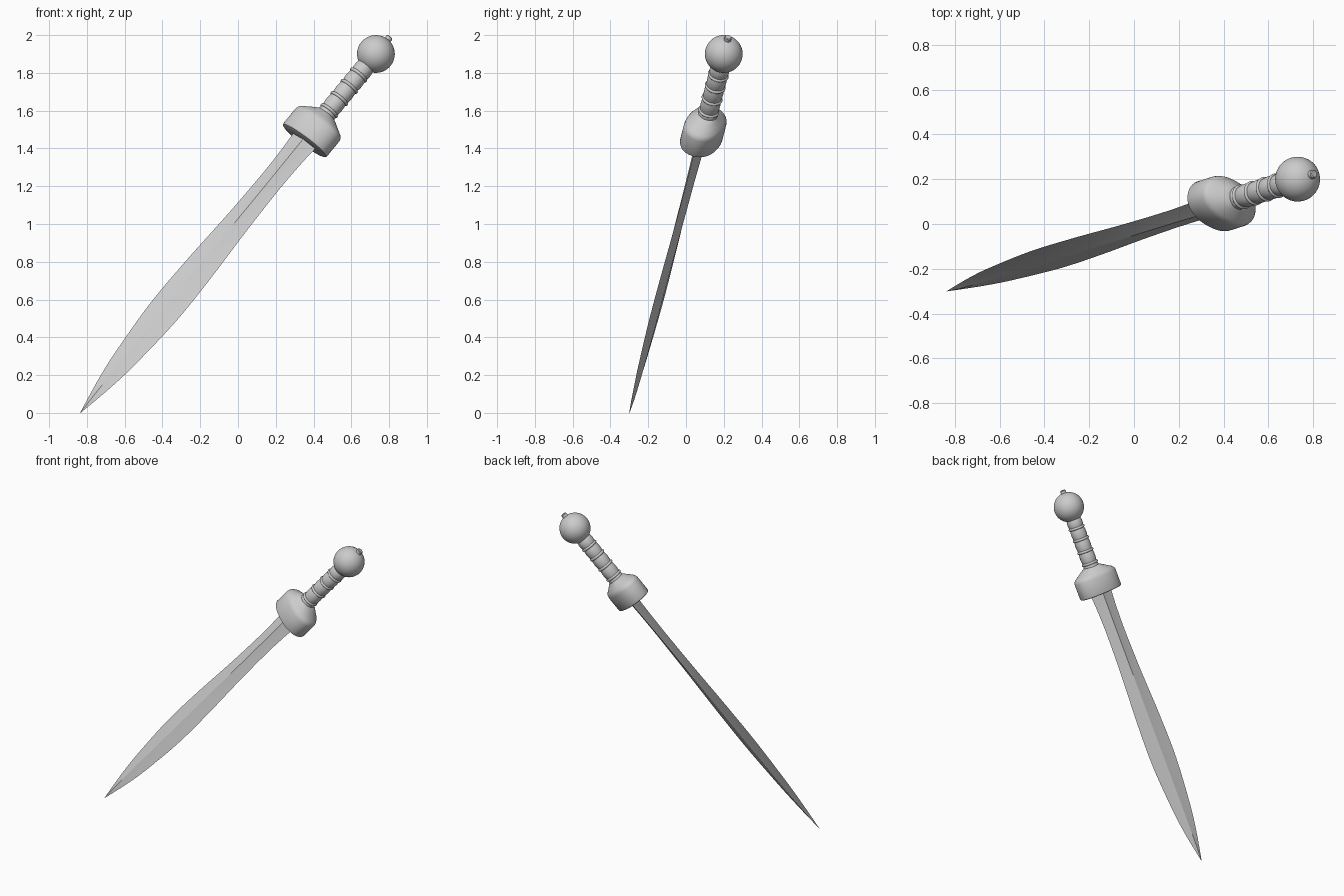
import bpy, bmesh, math
from mathutils import Matrix, Vector

if "Cube" in bpy.data.objects:
    bpy.data.objects.remove(bpy.data.objects["Cube"])

# Sword frame: local Z runs tip to pommel, local X is the blade width
tip = Vector((-0.835, -0.30, 0.0))
axis = (Vector((0.73, 0.20, 1.90)) - tip).normalized()
flat = Vector((-axis.y, axis.x, 0)).normalized()
rise = axis.cross(flat)
ang = math.radians(38)
wide = rise * math.cos(ang) + flat * math.sin(ang)
thick = axis.cross(wide)
FRAME = Matrix.Translation(tip) @ Matrix((wide, thick, axis)).transposed().to_4x4()


def ellipse(n, power=1.0):
    pts = []
    for i in range(n):
        a = 2 * math.pi * i / n
        c, s = math.cos(a), math.sin(a)
        pts.append((math.copysign(abs(c) ** power, c), math.copysign(abs(s) ** power, s)))
    return pts


def loft(name, section, rings, angle=30):
    """Sweep a unit section through (z, half width, half depth) rings."""
    bm = bmesh.new()
    loops = [[bm.verts.new((x * rx, y * ry, z)) for x, y in section] for z, rx, ry in rings]
    n = len(section)
    for a, b in zip(loops, loops[1:]):
        for i in range(n):
            j = (i + 1) % n
            bm.faces.new((a[i], a[j], b[j], b[i]))
    bm.faces.new(loops[0][::-1])
    bm.faces.new(loops[-1])
    bmesh.ops.recalc_face_normals(bm, faces=bm.faces)
    return finish(name, bm, angle)


def finish(name, bm, angle):
    me = bpy.data.meshes.new(name)
    bm.to_mesh(me)
    bm.free()
    ob = bpy.data.objects.new(name, me)
    bpy.context.collection.objects.link(ob)
    ob.matrix_world = FRAME
    bpy.ops.object.select_all(action='DESELECT')
    ob.select_set(True)
    bpy.context.view_layer.objects.active = ob
    bpy.ops.object.shade_smooth_by_angle(angle=math.radians(angle))
    return ob


def smooth_rings(keys, steps=6):
    """Catmull-Rom interpolation of the key rings."""
    k = [Vector(p) for p in keys]
    k = [2 * k[0] - k[1]] + k + [2 * k[-1] - k[-2]]
    out = []
    for i in range(1, len(k) - 2):
        p0, p1, p2, p3 = k[i - 1:i + 3]
        for j in range(steps):
            t = j / steps
            out.append(0.5 * (2 * p1 + (p2 - p0) * t + (2 * p0 - 5 * p1 + 4 * p2 - p3) * t * t
                              + (3 * p1 - p0 - 3 * p2 + p3) * t ** 3))
    return out + [k[-2]]


# Leaf-shaped blade with a central ridge
half = [(1, 0), (0.5, 0.44), (0, 1), (-0.5, 0.44)]
section = half + [(-x, -y) for x, y in half]
blade_keys = [(0, 0.001, 0.001), (0.10, 0.022, 0.008), (0.22, 0.045, 0.012),
              (0.38, 0.067, 0.015), (0.70, 0.091, 0.018), (1.0, 0.088, 0.019),
              (1.34, 0.073, 0.021), (1.62, 0.067, 0.023), (1.80, 0.071, 0.026),
              (1.93, 0.080, 0.028)]
loft("blade", section, smooth_rings(blade_keys), 20)

# Oval guard: straight band, rounded shoulder, shallow sloped top
A, B = 0.150, 0.103
guard = [(1.902, A - 0.010, B - 0.010), (1.905, A - 0.003, B - 0.003), (1.912, A, B),
         (2.015, A, B), (2.030, A - 0.004, B - 0.003), (2.043, A - 0.016, B - 0.010),
         (2.060, A - 0.045, B - 0.025), (2.080, 0.075, 0.060), (2.092, 0.050, 0.048)]
loft("guard", ellipse(64, 0.92), guard, 35)

# Round grip with gently swelling segments
grip = []
STOPS = [2.07, 2.115, 2.20, 2.285, 2.365, 2.43]
for a, b in zip(STOPS, STOPS[1:]):
    for i in range(8):
        t = i / 8
        r = 0.047 + 0.005 * math.sin(math.pi * t)
        grip.append((a + (b - a) * t, r, r))
grip.append((2.43, 0.047, 0.047))
loft("grip", ellipse(40), grip, 40)

# Raised rings between the grip segments
for k, z in enumerate(STOPS[1:-1]):
    ring = []
    for i in range(9):
        a = math.pi * i / 8
        r = 0.046 + 0.010 * math.sin(a)
        ring.append((z - 0.009 * math.cos(a), r, r))
    loft(f"grip_ring_{k + 1}", ellipse(40), ring, 50)

# Ball pommel
bm = bmesh.new()
bmesh.ops.create_uvsphere(bm, u_segments=48, v_segments=24, radius=0.10,
                          matrix=Matrix.Translation((0, 0, 2.512)))
finish("pommel", bm, 30)

# Small end cap on the pommel
loft("pommel_cap", ellipse(24), [(2.60, 0.019, 0.019), (2.627, 0.019, 0.019),
                                 (2.631, 0.015, 0.015)], 30)
